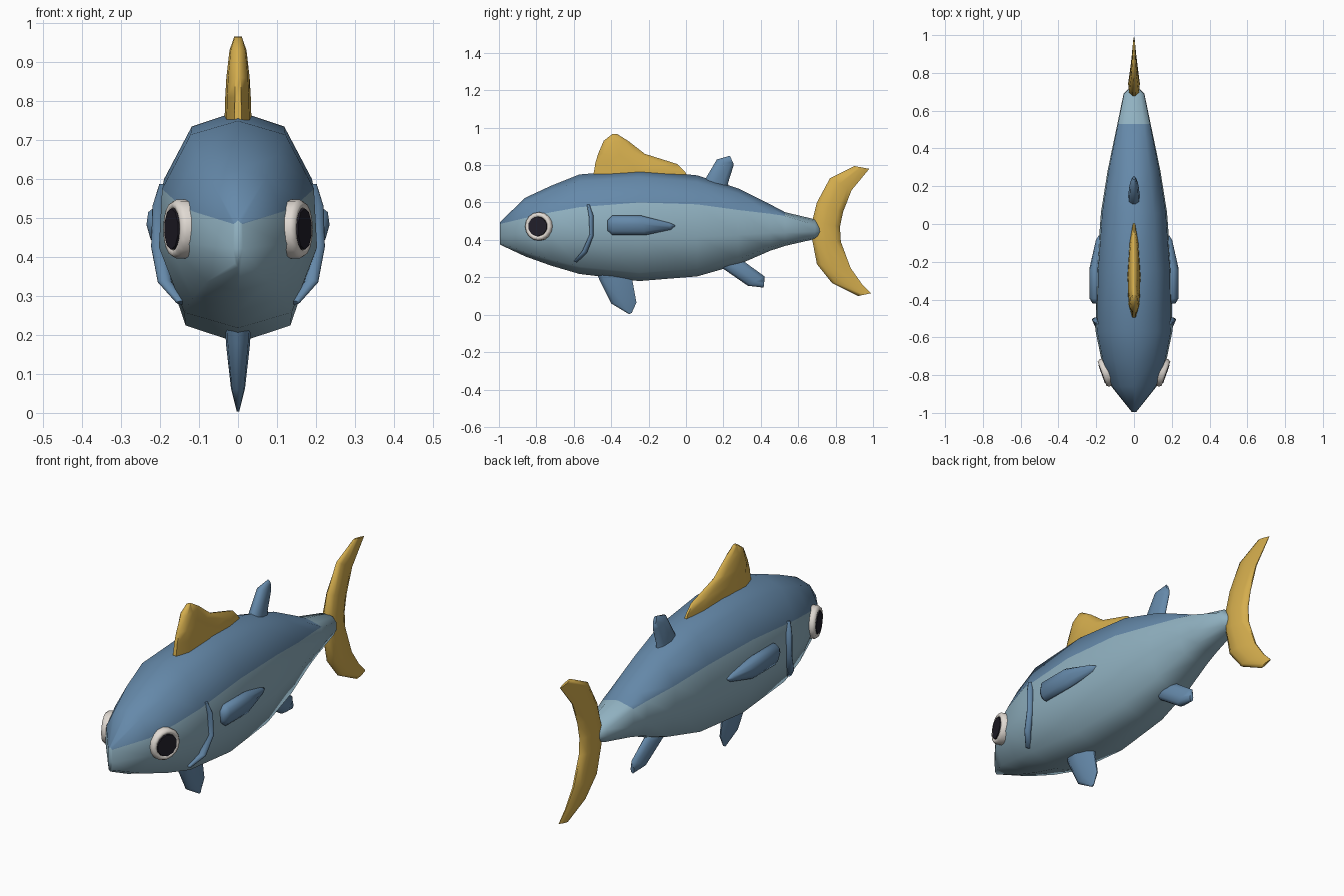
import bpy, bmesh, math
from mathutils import Vector, Matrix


def material(name, rgb):
    m = bpy.data.materials.new(name)
    m.diffuse_color = (*rgb, 1)
    return m


BLUE = material("steel_blue", (0.13, 0.25, 0.40))
PALE = material("pale_blue", (0.28, 0.44, 0.53))
GOLD = material("golden_yellow", (0.66, 0.42, 0.075))
WHITE = material("eye_white", (0.75, 0.70, 0.65))
BLACK = material("pupil_black", (0.015, 0.013, 0.022))


def finish(name, bm, mats, angle=65):
    bmesh.ops.recalc_face_normals(bm, faces=bm.faces)
    me = bpy.data.meshes.new(name)
    bm.to_mesh(me)
    bm.free()
    for m in mats:
        me.materials.append(m)
    ob = bpy.data.objects.new(name, me)
    bpy.context.collection.objects.link(ob)
    bpy.ops.object.select_all(action='DESELECT')
    ob.select_set(True)
    bpy.context.view_layer.objects.active = ob
    bpy.ops.object.shade_smooth_by_angle(angle=math.radians(angle))
    return ob


def loft(bm, rings):
    """Skin closed rings of points and cap both ends; returns vertex rows."""
    rows = [[bm.verts.new(p) for p in r] for r in rings]
    n = len(rows[0])
    for a, b in zip(rows, rows[1:]):
        for i in range(n):
            j = (i + 1) % n
            bm.faces.new((a[i], a[j], b[j], b[i]))
    bm.faces.new(rows[0])
    bm.faces.new(rows[-1])
    return rows


# lens cross-section: position along the chord, relative thickness
LENS = [(0, 0.25), (0.14, 0.85), (0.45, 1), (0.8, 0.65), (1, 0.15)]


def fin(name, sections, mat, side=1):
    """Sections: leading y, z, trailing y, z, half thickness, centre x."""
    rings = []
    for y0, z0, y1, z1, th, xc in sections:
        pts = [(s * th * w + side * xc, y0 + (y1 - y0) * t, z0 + (z1 - z0) * t)
               for s, prof in ((1, LENS), (-1, LENS[::-1])) for t, w in prof]
        rings.append(pts)
    bm = bmesh.new()
    loft(bm, rings)
    return finish(name, bm, [mat])


# body: y, top z, bottom z, colour line z, half width
STATIONS = [
    (-0.995, 0.495, 0.375, 0.485, 0.012), (-0.86, 0.625, 0.312, 0.517, 0.12),
    (-0.72, 0.69, 0.262, 0.548, 0.172), (-0.57, 0.75, 0.218, 0.575, 0.203),
    (-0.25, 0.775, 0.18, 0.60, 0.198), (0.06, 0.745, 0.205, 0.59, 0.175),
    (0.28, 0.675, 0.268, 0.56, 0.14), (0.45, 0.59, 0.342, 0.54, 0.105),
    (0.53, 0.548, 0.368, 0.528, 0.088), (0.69, 0.51, 0.405, 0.48, 0.055),
    (0.728, 0.455, 0.43, 0.448, 0.015)]
rings = []
for y, top, bot, line, w in STATIONS:
    c, h = (top + bot) / 2, (top - bot) / 2
    shoulder = max(c + 0.866 * h, line + 0.3 * (top - line))
    half = [(0, top), (0.6 * w, shoulder), (0.96 * w, line),
            (w, c - 0.22 * h), (0.68 * w, c - 0.85 * h), (0, bot)]
    ring = half + [(-x, z) for x, z in half[-2:0:-1]]
    rings.append([(x, y, z) for x, z in ring])
bm = bmesh.new()
rows = loft(bm, rings)
# dark back: the two strips on each side of the spine, ahead of the tail root
back = {v for r in rows for v in r[:3] + r[-2:]}
for f in bm.faces:
    in_back = all(v in back for v in f.verts) and f.calc_center_median().y < 0.53
    f.material_index = 0 if in_back else 1
finish("body", bm, [BLUE, PALE])

# fins along the centre line
fin("dorsal_fin", [
    (-0.50, 0.73, 0.02, 0.72, 0.035, 0), (-0.49, 0.775, -0.005, 0.765, 0.034, 0),
    (-0.485, 0.81, -0.045, 0.805, 0.033, 0), (-0.47, 0.86, -0.22, 0.86, 0.030, 0),
    (-0.44, 0.93, -0.31, 0.93, 0.022, 0), (-0.395, 0.965, -0.37, 0.967, 0.01, 0)],
    GOLD)
fin("tail_fin", [
    (0.90, 0.795, 0.98, 0.78, 0.006, 0), (0.77, 0.73, 0.885, 0.665, 0.016, 0),
    (0.70, 0.60, 0.84, 0.55, 0.026, 0), (0.675, 0.50, 0.823, 0.47, 0.031, 0),
    (0.675, 0.40, 0.828, 0.39, 0.031, 0), (0.70, 0.27, 0.88, 0.25, 0.026, 0),
    (0.78, 0.17, 0.94, 0.165, 0.016, 0), (0.92, 0.10, 0.99, 0.115, 0.006, 0)],
    GOLD)
fin("rear_dorsal_fin", [
    (0.08, 0.68, 0.23, 0.66, 0.03, 0), (0.10, 0.72, 0.225, 0.705, 0.03, 0),
    (0.165, 0.83, 0.252, 0.79, 0.024, 0), (0.235, 0.85, 0.255, 0.805, 0.008, 0)],
    BLUE)
fin("anal_fin", [
    (0.14, 0.28, 0.29, 0.30, 0.03, 0), (0.20, 0.245, 0.33, 0.27, 0.03, 0),
    (0.33, 0.155, 0.42, 0.205, 0.024, 0), (0.415, 0.145, 0.42, 0.19, 0.01, 0)],
    BLUE)
fin("pelvic_fin", [
    (-0.48, 0.23, -0.29, 0.22, 0.033, 0), (-0.46, 0.18, -0.285, 0.175, 0.031, 0),
    (-0.40, 0.06, -0.265, 0.065, 0.018, 0), (-0.305, 0.003, -0.29, 0.01, 0.004, 0)],
    BLUE)

for side, label in ((1, "right"), (-1, "left")):
    # pectoral fin lying along the flank
    fin("pectoral_fin_" + label, [
        (-0.42, 0.505, -0.42, 0.45, 0.02, 0.20), (-0.395, 0.53, -0.395, 0.427, 0.03, 0.205),
        (-0.24, 0.53, -0.22, 0.425, 0.03, 0.205), (-0.09, 0.492, -0.08, 0.455, 0.022, 0.18),
        (-0.06, 0.48, -0.06, 0.47, 0.012, 0.175)], BLUE, side)
    # curved gill ridge
    fin("gill_ridge_" + label, [
        (-0.53, 0.588, -0.515, 0.588, 0.012, 0.190), (-0.52, 0.53, -0.495, 0.53, 0.018, 0.202),
        (-0.515, 0.43, -0.495, 0.42, 0.018, 0.205), (-0.555, 0.34, -0.53, 0.33, 0.018, 0.188),
        (-0.60, 0.287, -0.585, 0.278, 0.014, 0.145)], BLUE, side)

    # eye axes: local z points outwards and slightly forwards
    axis = Vector((side * 0.94, -0.34, 0)).normalized()
    frame = axis.to_track_quat('Z', 'Y').to_matrix().to_4x4()
    place = Matrix.Translation((side * 0.152, -0.787, 0.472)) @ frame

    # white rim: rounded ring section swept round the eye
    bm = bmesh.new()
    profile = [(0.076, -0.02), (0.076, 0.006), (0.068, 0.018), (0.056, 0.018), (0.048, 0.004)]
    n = 16
    grid = [[bm.verts.new(place @ Vector((r * math.cos(a), r * math.sin(a), z)))
             for r, z in profile] for a in (2 * math.pi * i / n for i in range(n))]
    for i in range(n):
        a, b = grid[i], grid[(i + 1) % n]
        for k in range(len(profile) - 1):
            bm.faces.new((a[k], b[k], b[k + 1], a[k + 1]))
    bm.faces.new([g[0] for g in grid])
    finish("eye_rim_" + label, bm, [WHITE])

    # pupil disc
    bm = bmesh.new()
    bmesh.ops.create_cone(bm, cap_ends=True, segments=10, radius1=0.053, radius2=0.053,
                          depth=0.03, matrix=place @ Matrix.Translation((0, 0, 0.006)))
    finish("pupil_" + label, bm, [BLACK], 30)
